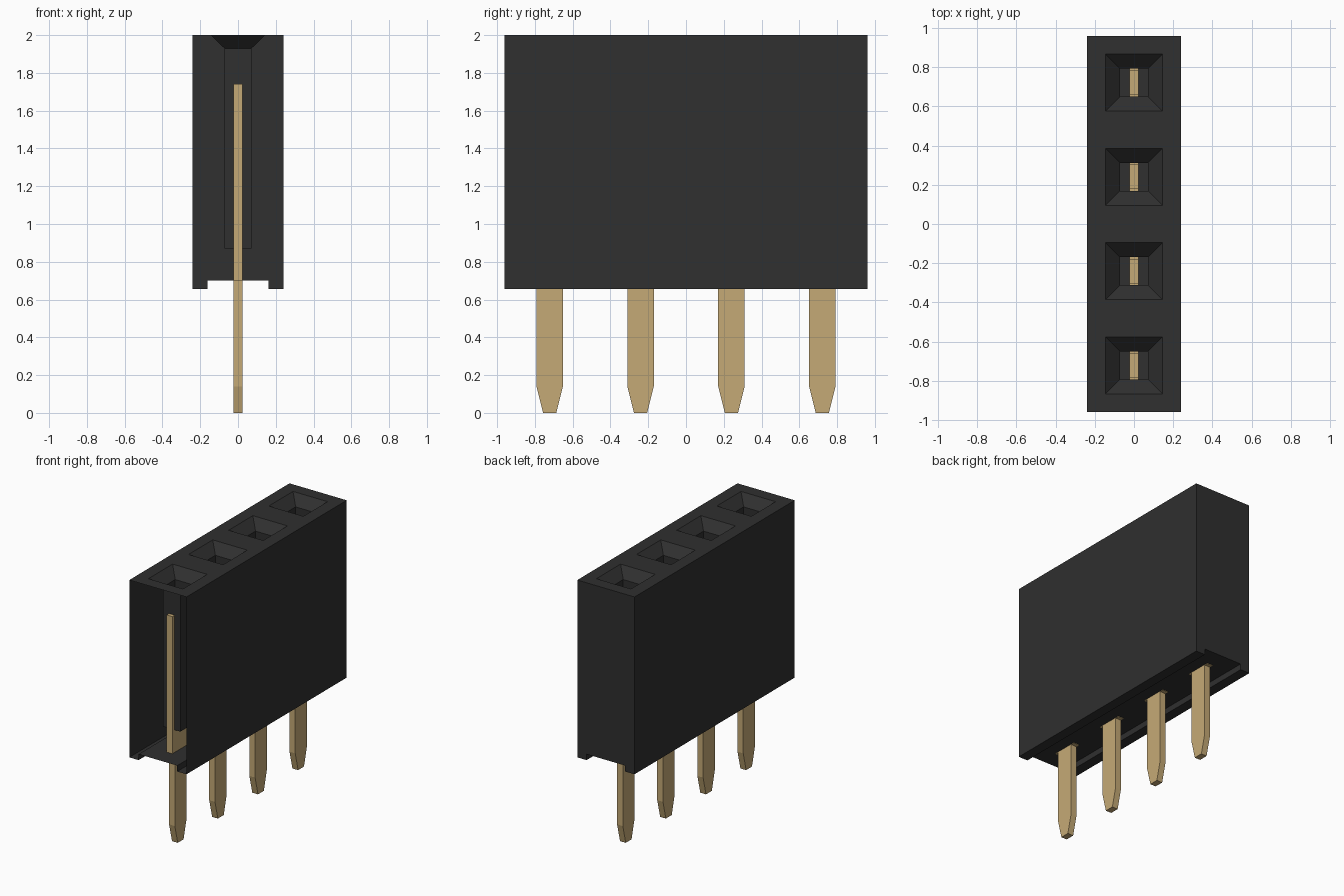
import bpy
import bmesh

old = bpy.data.objects.get("Cube")
if old:
    bpy.data.objects.remove(old, do_unlink=True)


def make_material(name, rgb):
    mat = bpy.data.materials.new(name)
    mat.use_nodes = True
    mat.diffuse_color = (*rgb, 1)
    bsdf = mat.node_tree.nodes["Principled BSDF"]
    bsdf.inputs["Base Color"].default_value = (*rgb, 1)
    bsdf.inputs["Roughness"].default_value = 0.6
    return mat


black = make_material("black plastic", (0.029, 0.029, 0.029))
brass = make_material("pale brass", (0.56, 0.40, 0.18))

HALF_X, HALF_Y = 0.24, 0.96
BASE, FLOOR, TOP = 0.655, 0.70, 2.0
PITCH = 0.481
CENTRES = [(i - 1.5) * PITCH for i in range(4)]
MOUTH, BORE = 0.145, 0.072          # half widths of the funnel mouth and bore


def finish(bm, name, mat):
    mesh = bpy.data.meshes.new(name)
    bm.to_mesh(mesh)
    bm.free()
    mesh.materials.append(mat)
    return mesh


def add_object(name, mesh, y=0):
    obj = bpy.data.objects.new(name, mesh)
    obj.location.y = y
    bpy.context.collection.objects.link(obj)
    return obj


# Housing: thin shell, open at the front, with a groove along the underside
bm = bmesh.new()
profile = [(-HALF_X, TOP), (-HALF_X, BASE), (-0.162, BASE), (-0.162, FLOOR),
           (0.162, FLOOR), (0.162, BASE), (HALF_X, BASE), (HALF_X, TOP)]
front = [bm.verts.new((x, -HALF_Y, z)) for x, z in profile]
back = [bm.verts.new((x, HALF_Y, z)) for x, z in profile]
for i in range(len(profile) - 1):
    bm.faces.new((front[i], back[i], back[i + 1], front[i + 1]))
bm.faces.new(back[::-1])

# Top panel: grid of strips leaving a square opening over each socket
xs = [-HALF_X, -MOUTH, MOUTH, HALF_X]
ys = [-HALF_Y] + [c + s * MOUTH for c in CENTRES for s in (-1, 1)] + [HALF_Y]
for i in range(3):
    for j in range(len(ys) - 1):
        if i == 1 and j % 2 == 1:
            continue
        corners = ((xs[i], ys[j]), (xs[i + 1], ys[j]),
                   (xs[i + 1], ys[j + 1]), (xs[i], ys[j + 1]))
        bm.faces.new([bm.verts.new((x, y, TOP)) for x, y in corners])

# Sockets: sloped funnel leading into a straight closed bore
for c in CENTRES:
    rings = []
    for h, z in ((MOUTH, TOP), (BORE, 1.93), (BORE, 0.87)):
        rings.append([bm.verts.new((sx * h, c + sy * h, z))
                      for sx, sy in ((-1, -1), (1, -1), (1, 1), (-1, 1))])
    for a, b in zip(rings, rings[1:]):
        for i in range(4):
            k = (i + 1) % 4
            bm.faces.new((a[i], a[k], b[k], b[i]))
    bm.faces.new(rings[-1])
bmesh.ops.remove_doubles(bm, verts=bm.verts, dist=0.0005)
add_object("housing", finish(bm, "housing", black))

# Contact pin: tapered tail, wider shoulder and two-tined fork, mirrored in y
half = [(0.035, 0), (0.07, 0.14), (0.07, 0.697), (0.10, 0.697),
        (0.10, 1.74), (0.06, 1.74), (0.06, 0.95)]
outline = half + [(-y, z) for y, z in reversed(half)]
bm = bmesh.new()
face = bm.faces.new([bm.verts.new((-0.024, y, z)) for y, z in outline])
ext = bmesh.ops.extrude_face_region(bm, geom=[face])
bmesh.ops.translate(bm, vec=(0.048, 0, 0),
                    verts=[g for g in ext["geom"] if isinstance(g, bmesh.types.BMVert)])
bmesh.ops.recalc_face_normals(bm, faces=bm.faces)
pin_mesh = finish(bm, "contact_pin", brass)
for n, c in enumerate(CENTRES, 1):
    add_object(f"contact_pin_{n}", pin_mesh, c)
